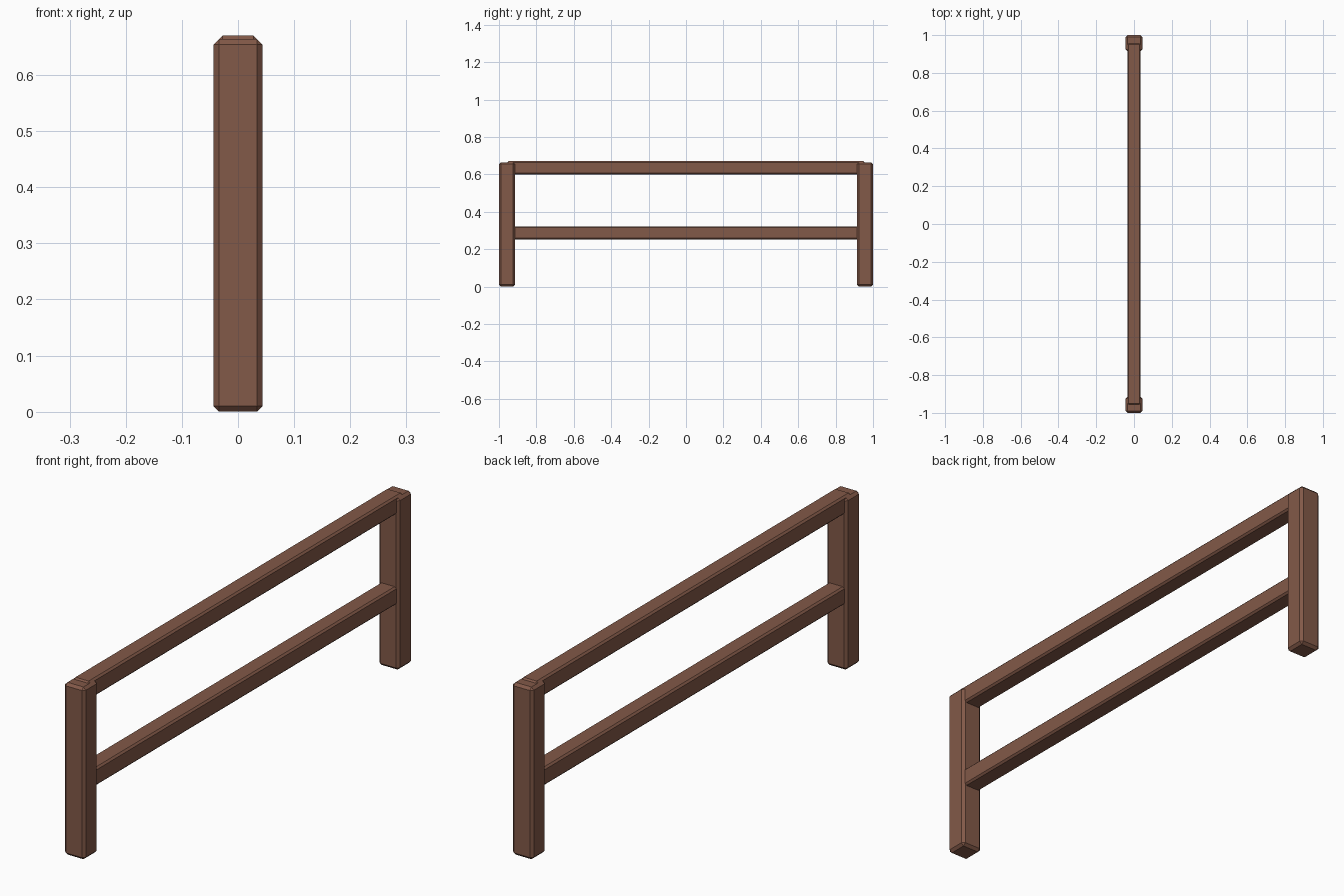
import bpy, bmesh

if "Cube" in bpy.data.objects:
    bpy.data.objects.remove(bpy.data.objects["Cube"])

wood = bpy.data.materials.new("brown wood")
wood.diffuse_color = (0.225, 0.1, 0.065, 1)
wood.use_nodes = True
wood.node_tree.nodes["Principled BSDF"].inputs["Base Color"].default_value = wood.diffuse_color


def beam(name, lo, hi, chamfer):
    """Box between two corners with a flat chamfer on every edge."""
    bm = bmesh.new()
    bmesh.ops.create_cube(bm, size=1)
    for v in bm.verts:
        v.co = [lo[i] if v.co[i] < 0 else hi[i] for i in range(3)]
    bmesh.ops.bevel(bm, geom=bm.edges[:], offset=chamfer, offset_type='OFFSET',
                    segments=1, profile=0.5, affect='EDGES')
    bmesh.ops.recalc_face_normals(bm, faces=bm.faces[:])
    # make the chamfer setback exact along each axis
    mesh = bpy.data.meshes.new(name)
    bm.to_mesh(mesh)
    bm.free()
    mesh.materials.append(wood)
    obj = bpy.data.objects.new(name, mesh)
    bpy.context.collection.objects.link(obj)
    return obj


# Upright posts at both ends
P = 0.044
beam("front_post", (-P, -1.0, 0), (P, -0.914, 0.664), 0.01)
beam("back_post", (-P, 0.914, 0), (P, 1.0, 0.664), 0.01)

# Horizontal rails, let into the posts
R = 0.035
for name, z in (("top_rail", 0.6), ("lower_rail", 0.252)):
    beam(name, (-R, -0.957, z), (R, 0.957, z + 0.07), 0.007)
